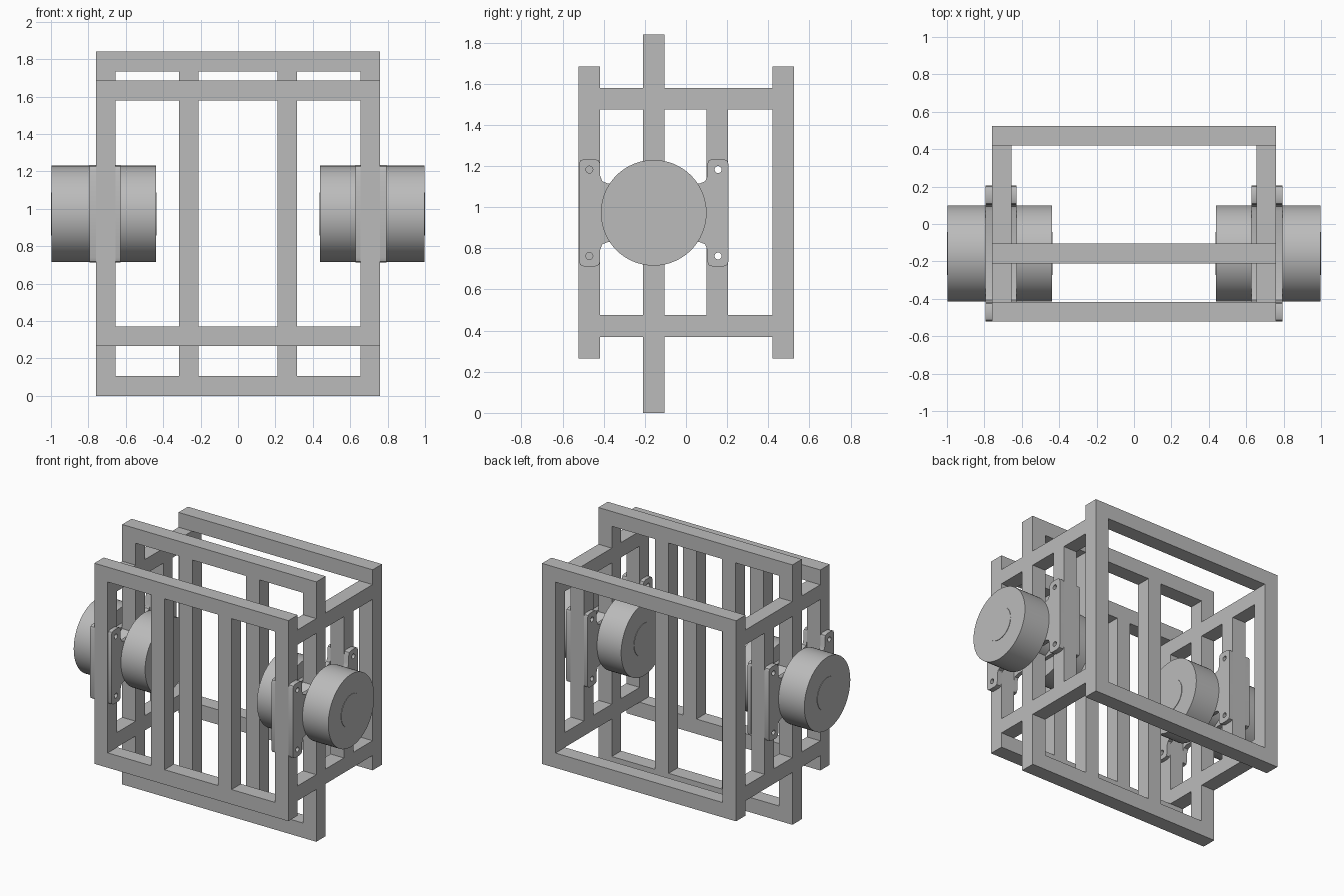
import bpy, bmesh, math
from mathutils import Vector

cube = bpy.data.objects.get("Cube")
if cube:
    bpy.data.objects.remove(cube, do_unlink=True)

grey = bpy.data.materials.new("plain grey")
grey.use_nodes = True
grey.diffuse_color = (0.5, 0.5, 0.5, 1)
grey.node_tree.nodes["Principled BSDF"].inputs["Base Color"].default_value = (0.5, 0.5, 0.5, 1)

BAR = 0.105          # thickness of every frame bar
HALF = 0.76          # half width of the frames
MOTOR = (-0.157, 0.973)   # motor axis, y and z
HOLES = [(MOTOR[0] + sy * 0.313, MOTOR[1] + sz * 0.21) for sy in (-1, 1) for sz in (-1, 1)]


def finish(bm, name):
    bmesh.ops.recalc_face_normals(bm, faces=bm.faces)
    mesh = bpy.data.meshes.new(name)
    bm.to_mesh(mesh)
    bm.free()
    mesh.materials.append(grey)
    obj = bpy.data.objects.new(name, mesh)
    bpy.context.collection.objects.link(obj)
    return obj


def extrude_loops(name, loops, axis, start, end):
    """Fill an outline with its holes and extrude it along x or y."""
    bm = bmesh.new()
    for loop in loops:
        verts = [bm.verts.new((start, a, b) if axis == "x" else (a, start, b)) for a, b in loop]
        for i, v in enumerate(verts):
            bm.edges.new((v, verts[i - 1]))
    bmesh.ops.triangle_fill(bm, edges=bm.edges[:], use_beauty=True)
    bmesh.ops.dissolve_limit(bm, angle_limit=0.01, verts=bm.verts[:], edges=bm.edges[:])
    result = bmesh.ops.extrude_face_region(bm, geom=bm.faces[:], use_keep_orig=True)
    moved = [g for g in result["geom"] if isinstance(g, bmesh.types.BMVert)]
    step = Vector((end - start, 0, 0)) if axis == "x" else Vector((0, end - start, 0))
    bmesh.ops.translate(bm, vec=step, verts=moved)
    return finish(bm, name)


def rect(a0, a1, b0, b1):
    return [(a0, b0), (a1, b0), (a1, b1), (a0, b1)]


def circle(centre, radius, count=20):
    return [(centre[0] + radius * math.cos(math.tau * i / count),
             centre[1] + radius * math.sin(math.tau * i / count)) for i in range(count)]


def frame(name, y, z0, z1, inner_bars):
    loops = [rect(-HALF, HALF, z0, z1)]
    edge = HALF - BAR
    openings = [(-edge, -0.315), (-0.21, 0.21), (0.315, edge)] if inner_bars else [(-edge, edge)]
    for a, b in openings:
        loops.append(rect(a, b, z0 + BAR, z1 - BAR))
    extrude_loops(name, loops, "y", y, y + BAR)


def drum(name, x0, x1, radius):
    bm = bmesh.new()
    bmesh.ops.create_cone(bm, cap_ends=True, segments=64, radius1=radius, radius2=radius,
                          depth=abs(x1 - x0))
    for v in bm.verts:
        v.co = Vector((v.co.z + (x0 + x1) / 2, v.co.x + MOTOR[0], v.co.y + MOTOR[1]))
    shade(finish(bm, name))


def shade(obj):
    bpy.ops.object.select_all(action="DESELECT")
    obj.select_set(True)
    bpy.context.view_layer.objects.active = obj
    bpy.ops.object.shade_smooth_by_angle(angle=math.radians(30))


# Upright frames
frame("front_frame", -0.522, 0.265, 1.685, True)
frame("middle_frame", -0.21, 0.0, 1.84, True)
frame("back_frame", 0.42, 0.265, 1.685, False)

# Side rails with their short post
LOW, LOW_TOP, HIGH, HIGH_TOP = 0.37, 0.475, 1.475, 1.58
side_outline = [(-0.42, LOW), (0.42, LOW), (0.42, LOW_TOP), (0.205, LOW_TOP), (0.205, HIGH),
                (0.42, HIGH), (0.42, HIGH_TOP), (-0.42, HIGH_TOP), (-0.42, HIGH),
                (0.1, HIGH), (0.1, LOW_TOP), (-0.42, LOW_TOP)]
post_holes = [circle(h, 0.017) for h in HOLES if h[0] > 0]

# Mounting plate outline: one quarter mirrored to four
quarter = [(0.364, 0.235), (0.357, 0.254), (0.34, 0.261), (0.285, 0.261), (0.267, 0.254),
           (0.26, 0.235), (0.26, 0.178), (0.25, 0.153), (0.225, 0.143)]
half = quarter + [(-a, b) for a, b in reversed(quarter)]
outline = half + [(a, -b) for a, b in reversed(half)]
plate_outline = [(a + MOTOR[0], b + MOTOR[1]) for a, b in outline]

for side, s in (("left", 1), ("right", -1)):
    extrude_loops(side + "_side_rails", [side_outline] + post_holes, "x", s * (HALF - BAR), s * HALF)
    plate_loops = [plate_outline] + [circle(h, 0.017) for h in HOLES]
    for where, x0, x1 in (("outer", HALF, 0.795), ("inner", 0.627, HALF - BAR)):
        shade(extrude_loops(f"{side}_{where}_mounting_plate", plate_loops, "x", s * x0, s * x1))
    # Motor drums, hub between the plates, and thin end caps
    drum(side + "_outer_drum", s * 0.795, s * 0.997, 0.257)
    drum(side + "_inner_drum", s * 0.438, s * 0.627, 0.257)
    drum(side + "_motor_hub", s * (HALF - BAR), s * HALF, 0.14)
    drum(side + "_outer_end_cap", s * 0.997, s * 1.0, 0.115)
    drum(side + "_inner_end_cap", s * 0.435, s * 0.438, 0.115)
